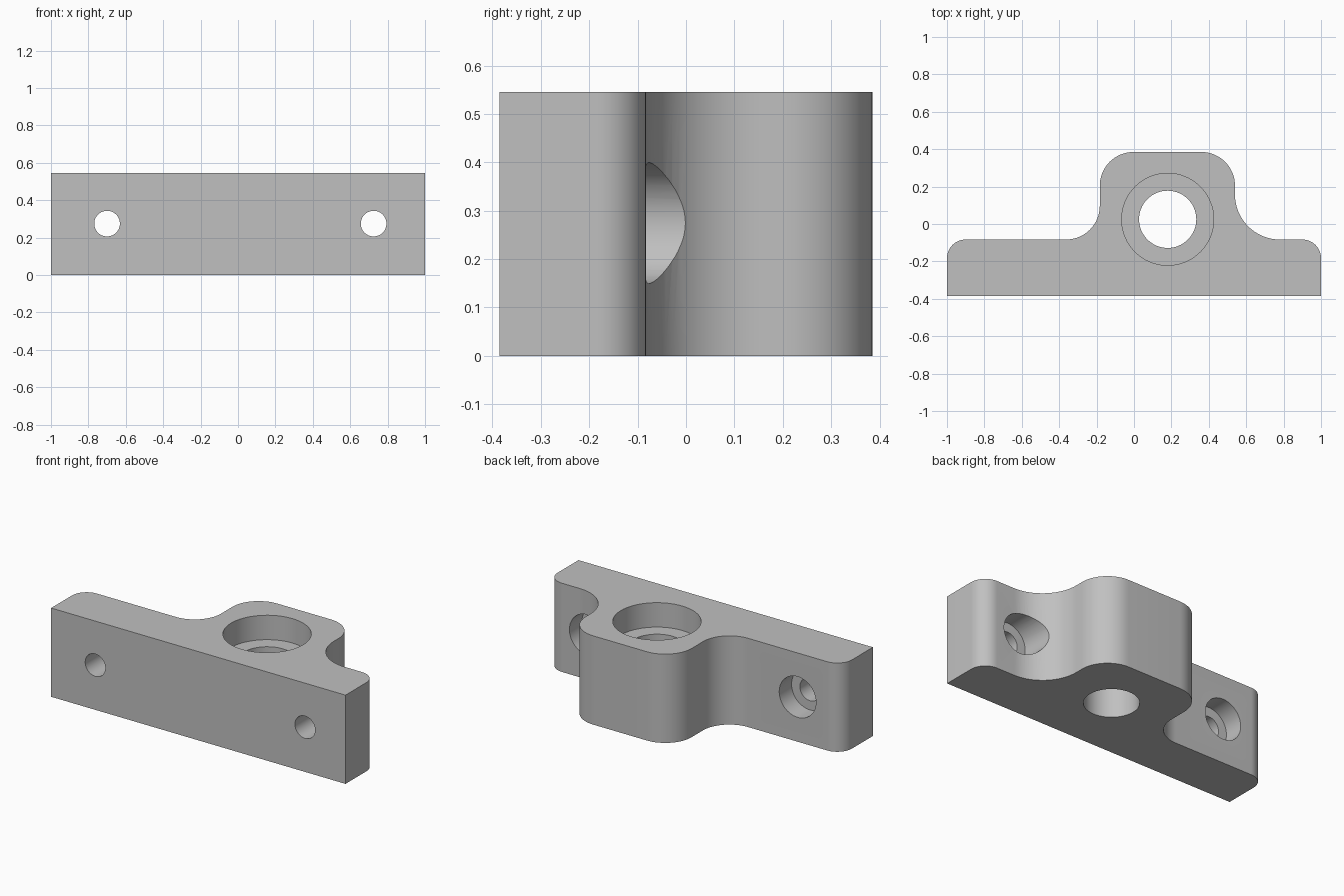
import bpy, bmesh, math
from mathutils import Matrix, Vector

if "Cube" in bpy.data.objects:
    bpy.data.objects.remove(bpy.data.objects["Cube"])

HEIGHT = 0.545
FRONT, SHELF, BACK = -0.385, -0.083, 0.385

grey = bpy.data.materials.new("grey metal")
grey.diffuse_color = (0.53, 0.53, 0.53, 1)
grey.use_nodes = True
grey.node_tree.nodes["Principled BSDF"].inputs["Base Color"].default_value = grey.diffuse_color


def arc(cx, cy, r, start, end, steps=16):
    """Points along a fillet, angles in degrees."""
    angles = [math.radians(start + (end - start) * i / steps) for i in range(steps + 1)]
    return [(cx + r * math.cos(a), cy + r * math.sin(a)) for a in angles]


def new_object(name, bm):
    bmesh.ops.recalc_face_normals(bm, faces=bm.faces)
    mesh = bpy.data.meshes.new(name)
    bm.to_mesh(mesh)
    bm.free()
    mesh.materials.append(grey)
    obj = bpy.data.objects.new(name, mesh)
    bpy.context.collection.objects.link(obj)
    return obj


def drill(body, start, end, radius):
    """Cut a round hole between two points."""
    start, end = Vector(start), Vector(end)
    axis = end - start
    bm = bmesh.new()
    bmesh.ops.create_cone(
        bm, cap_ends=True, segments=64, radius1=radius, radius2=radius, depth=axis.length,
        matrix=Matrix.Translation((start + end) / 2) @ axis.to_track_quat('Z', 'Y').to_matrix().to_4x4())
    cutter = new_object("hole_cutter", bm)
    cutter.hide_render = True
    mod = body.modifiers.new("hole", 'BOOLEAN')
    mod.operation, mod.solver, mod.object = 'DIFFERENCE', 'EXACT', cutter
    bpy.context.view_layer.objects.active = body
    bpy.ops.object.modifier_apply(modifier=mod.name)
    bpy.data.objects.remove(cutter)


# Bracket outline: flange with rounded ends, blended into the bearing boss
outline = [(-1, FRONT), (1, FRONT)]
outline += arc(0.9, SHELF - 0.1, 0.1, 0, 90)
outline += arc(0.78, SHELF + 0.24, 0.24, 270, 180)
outline += arc(0.36, BACK - 0.18, 0.18, 0, 90)
outline += arc(-0.003, BACK - 0.18, 0.18, 90, 180)
outline += arc(-0.363, SHELF + 0.18, 0.18, 360, 270)
outline += arc(-0.9, SHELF - 0.1, 0.1, 90, 180)

bm = bmesh.new()
base = bm.faces.new([bm.verts.new((x, y, 0)) for x, y in outline])
top = bmesh.ops.extrude_face_region(bm, geom=[base])["geom"]
bmesh.ops.translate(bm, vec=(0, 0, HEIGHT), verts=[v for v in top if isinstance(v, bmesh.types.BMVert)])
bracket = new_object("mounting_bracket", bm)

# Stepped vertical bore through the boss
drill(bracket, (0.18, 0.025, -0.1), (0.18, 0.025, HEIGHT + 0.1), 0.153)
drill(bracket, (0.18, 0.025, HEIGHT - 0.15), (0.18, 0.025, HEIGHT + 0.1), 0.246)

# Counterbored bolt holes through the flange
for x in (-0.70, 0.725):
    z = HEIGHT / 2 + 0.002
    drill(bracket, (x, FRONT - 0.1, z), (x, 0.3, z), 0.0685)
    drill(bracket, (x, SHELF - 0.12, z), (x, 0.3, z), 0.125)

# Smooth fillets and bores, crisp edges
bpy.ops.object.select_all(action='DESELECT')
bracket.select_set(True)
bpy.context.view_layer.objects.active = bracket
bpy.ops.object.shade_smooth_by_angle(angle=math.radians(30))
